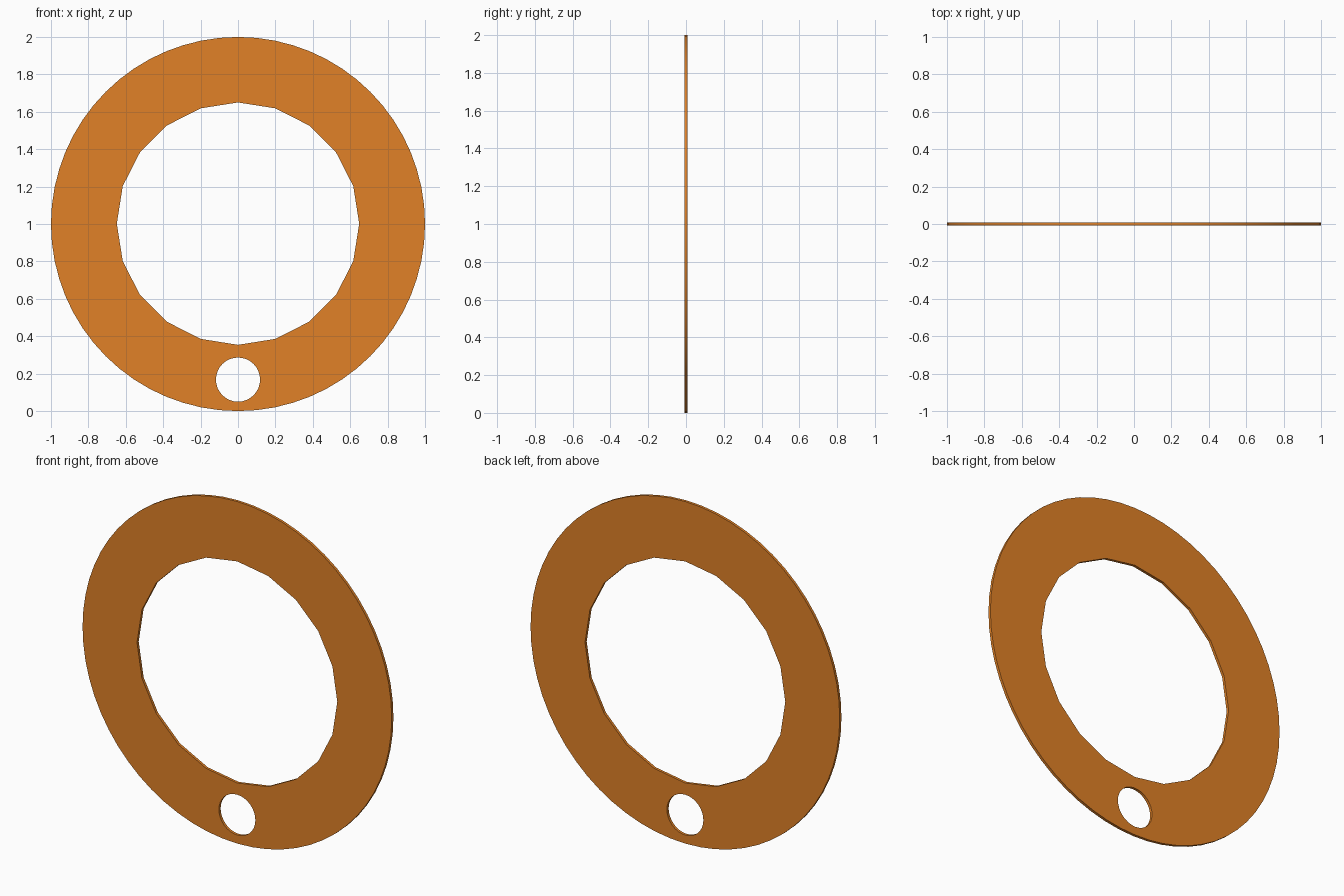
import bpy, bmesh
from math import sin, cos, tau, radians

if "Cube" in bpy.data.objects:
    bpy.data.objects.remove(bpy.data.objects["Cube"])

THICK = 0.016


def add_loop(bm, radius, cz, sides):
    """Closed loop of edges in the XZ plane, first vertex at the top."""
    vs = [bm.verts.new((radius * sin(tau * i / sides), -THICK / 2,
                        cz + radius * cos(tau * i / sides))) for i in range(sides)]
    return [bm.edges.new((vs[i], vs[(i + 1) % sides])) for i in range(sides)]


bm = bmesh.new()
edges = add_loop(bm, 1.0, 1.0, 64)        # outer rim
edges += add_loop(bm, 0.648, 1.002, 20)   # large faceted opening
edges += add_loop(bm, 0.118, 0.168, 32)   # small hanging hole
bmesh.ops.triangle_fill(bm, edges=edges, use_beauty=True, normal=(0, -1, 0))

# Thicken the flat profile into a plate
ext = bmesh.ops.extrude_face_region(bm, geom=bm.faces[:], use_keep_orig=True)
top = [g for g in ext["geom"] if isinstance(g, bmesh.types.BMVert)]
bmesh.ops.translate(bm, verts=top, vec=(0, THICK, 0))
bmesh.ops.recalc_face_normals(bm, faces=bm.faces[:])

mesh = bpy.data.meshes.new("ring_plate")
bm.to_mesh(mesh)
bm.free()
plate = bpy.data.objects.new("ring_plate", mesh)
bpy.context.collection.objects.link(plate)

# Orange finish
mat = bpy.data.materials.new("orange")
mat.diffuse_color = (0.75, 0.22, 0.02, 1)
mat.use_nodes = True
mat.node_tree.nodes["Principled BSDF"].inputs["Base Color"].default_value = mat.diffuse_color
mesh.materials.append(mat)

# Round edges smooth, large opening stays faceted
bpy.context.view_layer.objects.active = plate
plate.select_set(True)
bpy.ops.object.shade_smooth_by_angle(angle=radians(14))
